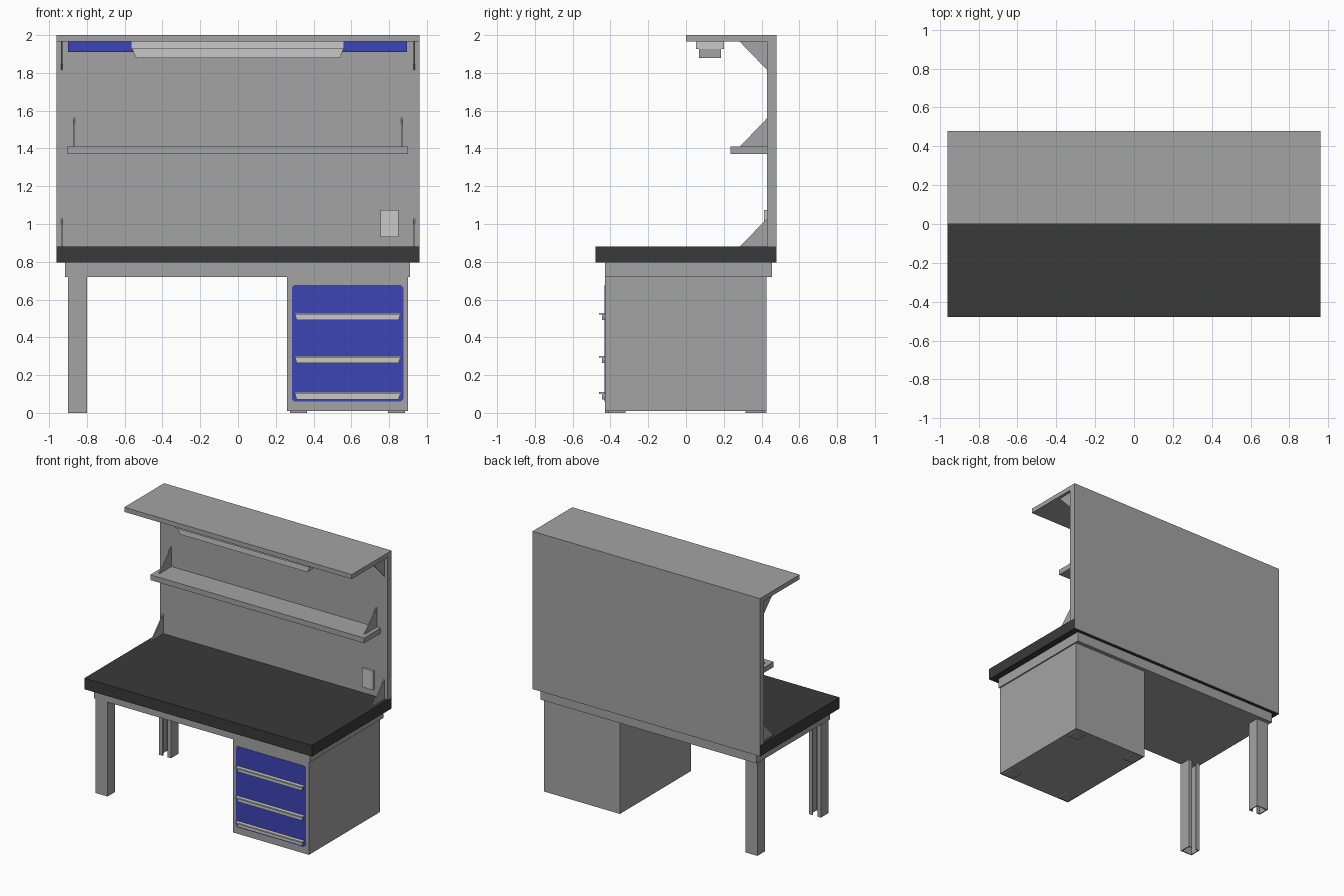
import bpy
import bmesh

cube = bpy.data.objects.get("Cube")
if cube:
    bpy.data.objects.remove(cube, do_unlink=True)


def material(name, r, g, b):
    m = bpy.data.materials.new(name)
    m.diffuse_color = (r, g, b, 1)
    m.use_nodes = True
    bsdf = next(n for n in m.node_tree.nodes if n.type == 'BSDF_PRINCIPLED')
    bsdf.inputs["Base Color"].default_value = (r, g, b, 1)
    return m


GREY = material("steel grey", 0.37, 0.37, 0.37)
LIGHT = material("light grey", 0.58, 0.58, 0.58)
BLACK = material("worktop black", 0.042, 0.042, 0.042)
BLUE = material("drawer blue", 0.045, 0.058, 0.46)


def extrude(name, points, axis, lo, hi, mat):
    """Closed profile pushed along an axis: x profiles are (y, z), y are (x, z), z are (x, y)."""
    place = {'x': lambda a, b, t: (t, a, b),
             'y': lambda a, b, t: (a, t, b),
             'z': lambda a, b, t: (a, b, t)}[axis]
    bm = bmesh.new()
    rings = [[bm.verts.new(place(a, b, t)) for a, b in points] for t in (lo, hi)]
    bm.faces.new(rings[0])
    bm.faces.new(rings[1])
    n = len(points)
    for i in range(n):
        j = (i + 1) % n
        bm.faces.new((rings[0][i], rings[0][j], rings[1][j], rings[1][i]))
    bmesh.ops.recalc_face_normals(bm, faces=bm.faces)
    mesh = bpy.data.meshes.new(name)
    bm.to_mesh(mesh)
    bm.free()
    mesh.materials.append(mat)
    ob = bpy.data.objects.new(name, mesh)
    bpy.context.scene.collection.objects.link(ob)
    return ob


def box(name, x, y, z, mat):
    pts = [(x[0], y[0]), (x[1], y[0]), (x[1], y[1]), (x[0], y[1])]
    return extrude(name, pts, 'z', z[0], z[1], mat)


# Worktop and the frame beneath it
box("worktop", (-0.96, 0.96), (-0.48, 0.477), (0.795, 0.88), BLACK)
box("under_frame", (-0.915, 0.91), (-0.43, 0.455), (0.72, 0.795), GREY)

# Back panel, with a skin reaching down behind the worktop
box("back_panel", (-0.96, 0.96), (0.43, 0.48), (0.88, 1.965), GREY)
box("back_skin", (-0.96, 0.96), (0.477, 0.48), (0.797, 0.88), GREY)
box("top_canopy", (-0.96, 0.96), (0, 0.48), (1.965, 2), GREY)
box("shelf", (-0.905, 0.9), (0.235, 0.43), (1.37, 1.41), GREY)
box("socket_plate", (0.755, 0.85), (0.414, 0.43), (0.93, 1.075), LIGHT)
box("blue_header_strip", (-0.9, 0.895), (0.422, 0.43), (1.91, 1.965), BLUE)

# Triangular brackets in pairs
for name, x, z, tip in (("worktop_bracket", 0.933, 0.88, 1.03),
                        ("shelf_bracket", 0.866, 1.41, 1.56),
                        ("canopy_bracket", 0.933, 1.965, 1.815)):
    for side, label in ((-1, "right"), (1, "left")):
        extrude(f"{name}_{label}", [(0.43, z), (0.285, z), (0.43, tip)], 'x',
                side * x - 0.004, side * x + 0.004, GREY)

# Lamp under the canopy
box("lamp_housing", (-0.567, 0.562), (0.052, 0.2), (1.927, 1.965), LIGHT)
extrude("lamp_diffuser", [(-0.56, 1.927), (-0.54, 1.88), (0.54, 1.88), (0.558, 1.927)],
        'y', 0.068, 0.185, LIGHT)

# Lipped channel legs, open sides facing each other
W, D, T, LIP = 0.1, 0.09, 0.008, 0.03
channel = [(0, 0), (W, 0), (W, D), (W - LIP, D), (W - LIP, D - T), (W - T, D - T),
           (W - T, T), (T, T), (T, D - T), (LIP, D - T), (LIP, D), (0, D)]
for name, y, turn in (("front_leg", -0.43, 1), ("back_leg", 0.425, -1)):
    extrude(name, [(a - 0.9, y + turn * b) for a, b in channel], 'z', 0, 0.72, GREY)

# Drawer cabinet with low feet
box("cabinet", (0.26, 0.9), (-0.43, 0.425), (0.01, 0.72), GREY)
for y in (-0.365, 0.36):
    for x in (0.32, 0.84):
        box("cabinet_foot", (x - 0.045, x + 0.045), (y - 0.045, y + 0.045), (0, 0.01), GREY)

# Blue drawer front with clipped corners
x0, x1, z0, z1, c = 0.285, 0.875, 0.06, 0.678, 0.014
extrude("drawer_front",
        [(x0 + c, z0), (x1 - c, z0), (x1, z0 + c), (x1, z1 - c),
         (x1 - c, z1), (x0 + c, z1), (x0, z1 - c), (x0, z0 + c)],
        'y', -0.432, -0.428, BLUE)

# Drawer handles: a flat ledge with a hanging grip
for z in (0.53, 0.302, 0.11):
    box("handle_ledge", (0.298, 0.865), (-0.461, -0.43), (z - 0.01, z), LIGHT)
    extrude("handle_grip", [(0.302, z - 0.01), (0.31, z - 0.038),
                            (0.85, z - 0.038), (0.86, z - 0.01)],
            'y', -0.446, -0.436, LIGHT)
    box("handle_mount", (0.31, 0.85), (-0.437, -0.43), (z - 0.038, z - 0.025), LIGHT)
